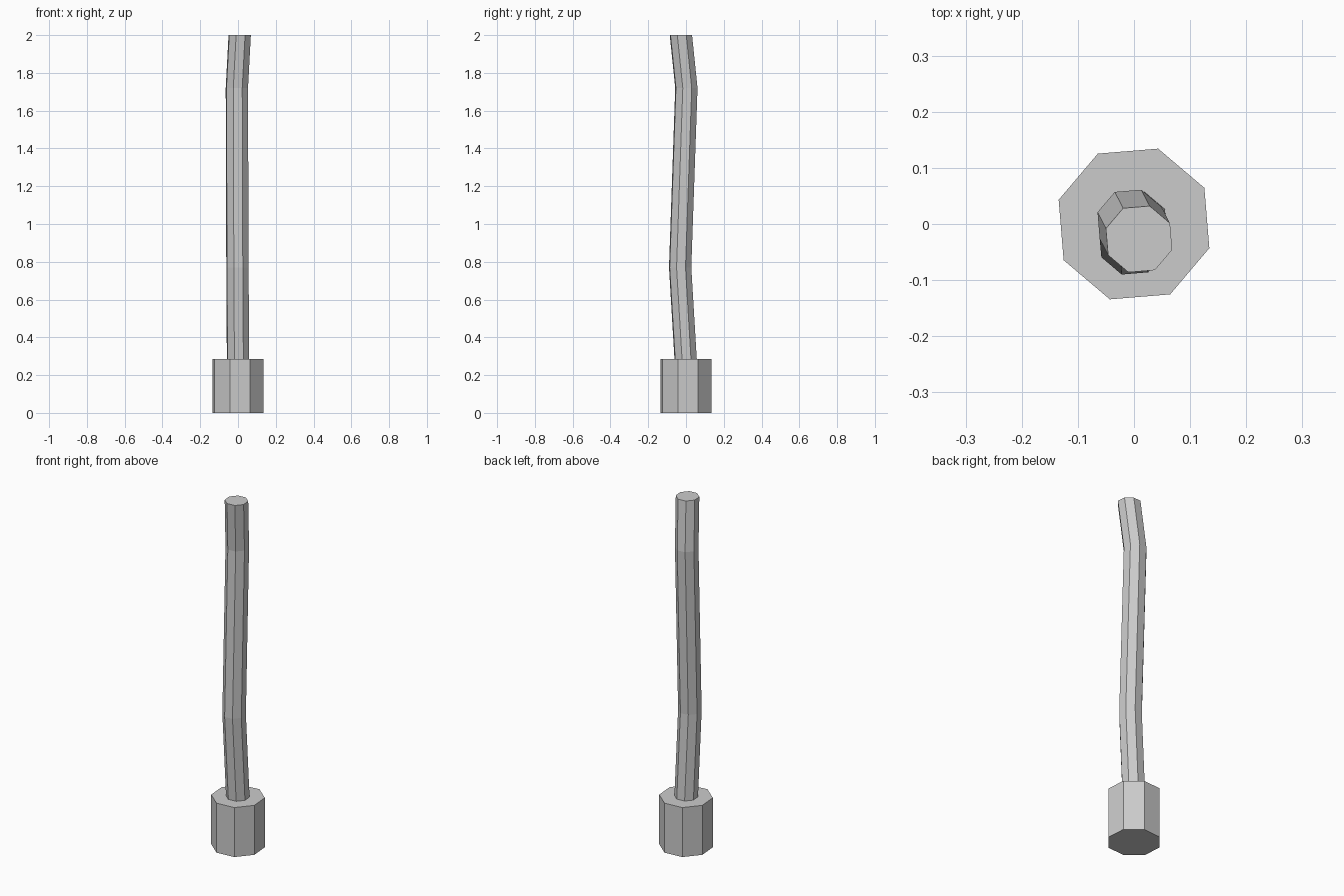
import bpy
import bmesh
from math import cos, sin, radians, tau

cube = bpy.data.objects.get("Cube")
if cube:
    bpy.data.objects.remove(cube, do_unlink=True)

SIDES = 8
TURN = radians(-17.8)

grey = bpy.data.materials.new("grey")
grey.use_nodes = True
colour = (0.6, 0.6, 0.6, 1)
grey.diffuse_color = colour
grey.node_tree.nodes["Principled BSDF"].inputs["Base Color"].default_value = colour


def octagon_column(name, radius, centres):
    """Closed column with a level octagonal ring at each centre."""
    bm = bmesh.new()
    rings = []
    for x, y, z in centres:
        angles = [TURN + tau * i / SIDES for i in range(SIDES)]
        rings.append([bm.verts.new((x + radius * cos(a), y + radius * sin(a), z))
                      for a in angles])
    for low, high in zip(rings, rings[1:]):
        for i in range(SIDES):
            j = (i + 1) % SIDES
            bm.faces.new((low[i], low[j], high[j], high[i]))
    bm.faces.new(rings[0][::-1])
    bm.faces.new(rings[-1])
    mesh = bpy.data.meshes.new(name)
    bm.to_mesh(mesh)
    bm.free()
    mesh.materials.append(grey)
    obj = bpy.data.objects.new(name, mesh)
    bpy.context.collection.objects.link(obj)
    return obj


# Heavy foot
octagon_column("base", 0.141, [(0, 0, 0), (0, 0, 0.285)])

# Slightly crooked pole standing on the foot
octagon_column("bent_pole", 0.062, [
    (0, -0.002, 0.285),
    (-0.003, -0.031, 0.77),
    (-0.006, 0.002, 1.72),
    (0.009, -0.027, 2),
])
